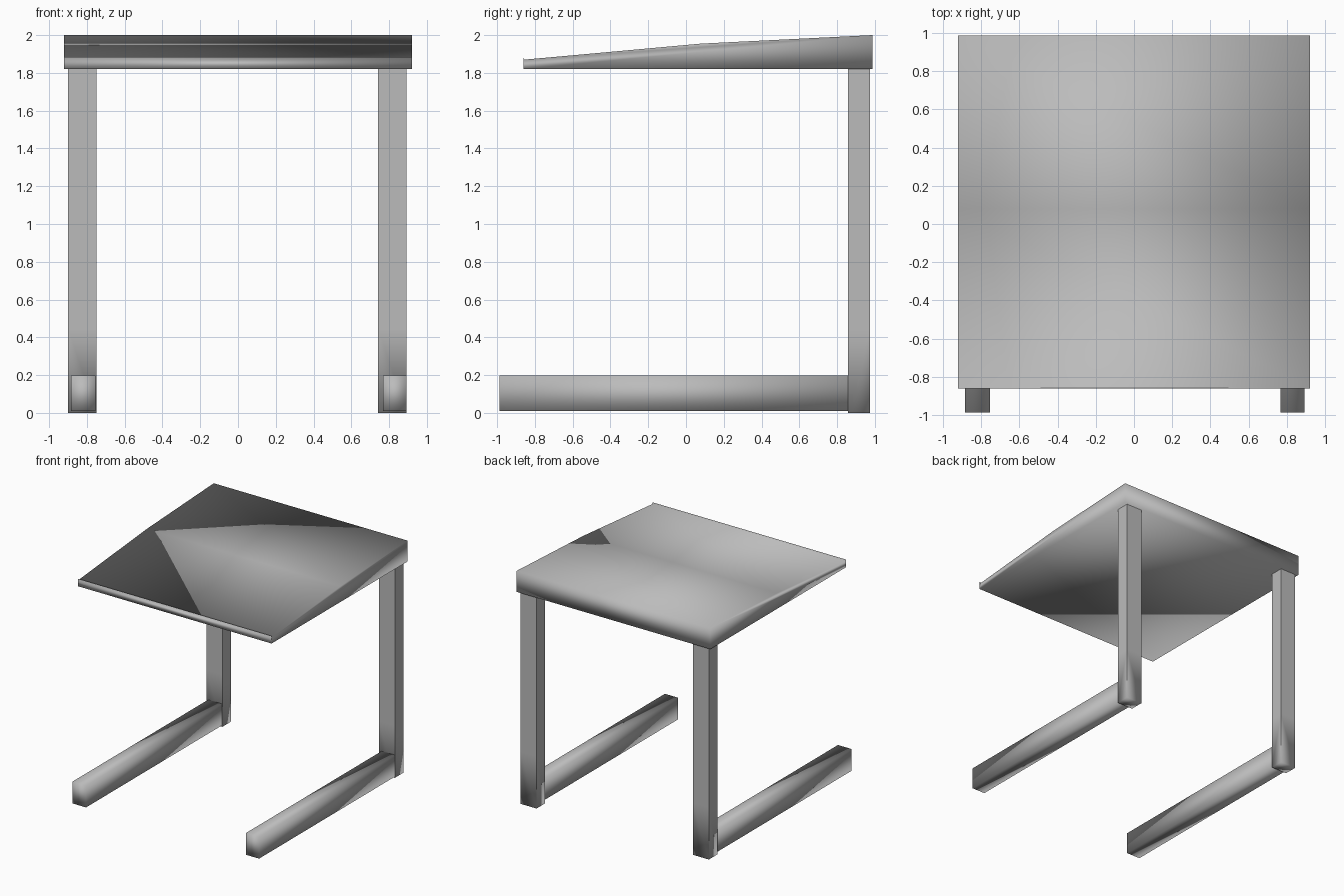
import bpy
import bmesh

if "Cube" in bpy.data.objects:
    bpy.data.objects.remove(bpy.data.objects["Cube"])

grey = bpy.data.materials.new("mid_grey")
grey.diffuse_color = (0.5, 0.5, 0.5, 1.0)
grey.use_nodes = True
grey.node_tree.nodes["Principled BSDF"].inputs["Base Color"].default_value = grey.diffuse_color


def extrude_profile(name, profile, x0, x1, crisp_above=None):
    """Smooth-shaded solid from a (y, z) outline swept along x.
    With crisp_above, the corners stay sharp apart from the bottom end."""
    bm = bmesh.new()
    face = bm.faces.new([bm.verts.new((x0, y, z)) for y, z in profile])
    ext = bmesh.ops.extrude_face_region(bm, geom=[face])
    moved = [v for v in ext["geom"] if isinstance(v, bmesh.types.BMVert)]
    bmesh.ops.translate(bm, verts=moved, vec=(x1 - x0, 0, 0))
    bmesh.ops.recalc_face_normals(bm, faces=bm.faces)
    for f in bm.faces:
        f.smooth = True
    if crisp_above is not None:
        bmesh.ops.bisect_plane(bm, geom=bm.verts[:] + bm.edges[:] + bm.faces[:],
                               plane_co=(0, 0, crisp_above), plane_no=(0, 0, 1))
        for e in bm.edges:
            low, high = sorted(v.co.z for v in e.verts)
            e.smooth = not (high - low > 0.01 or low > crisp_above + 0.01)
    mesh = bpy.data.meshes.new(name)
    bm.to_mesh(mesh)
    bm.free()
    mesh.materials.append(grey)
    obj = bpy.data.objects.new(name, mesh)
    bpy.context.collection.objects.link(obj)
    return obj


def box(name, x, y, z, crisp_above=None):
    rect = [(y[0], z[0]), (y[1], z[0]), (y[1], z[1]), (y[0], z[1])]
    return extrude_profile(name, rect, *x, crisp_above)


# Sloping top: flat underside, gently bent upper face, thin raised front lip
extrude_profile("sloped_top", [
    (-0.86, 1.82), (0.987, 1.82), (0.987, 2.0),
    (0.08, 1.955), (-0.857, 1.87), (-0.86, 1.885),
], -0.922, 0.922)

# Rear uprights and the floor rails running forward from them
for side, leg_x, rail_x in (
    ("left", (-0.90, -0.75), (-0.885, -0.755)),
    ("right", (0.74, 0.892), (0.767, 0.892)),
):
    box(f"{side}_rear_leg", leg_x, (0.858, 0.975), (0.0, 1.82), 0.45)
    box(f"{side}_floor_rail", rail_x, (-0.987, 0.858), (0.01, 0.197))
